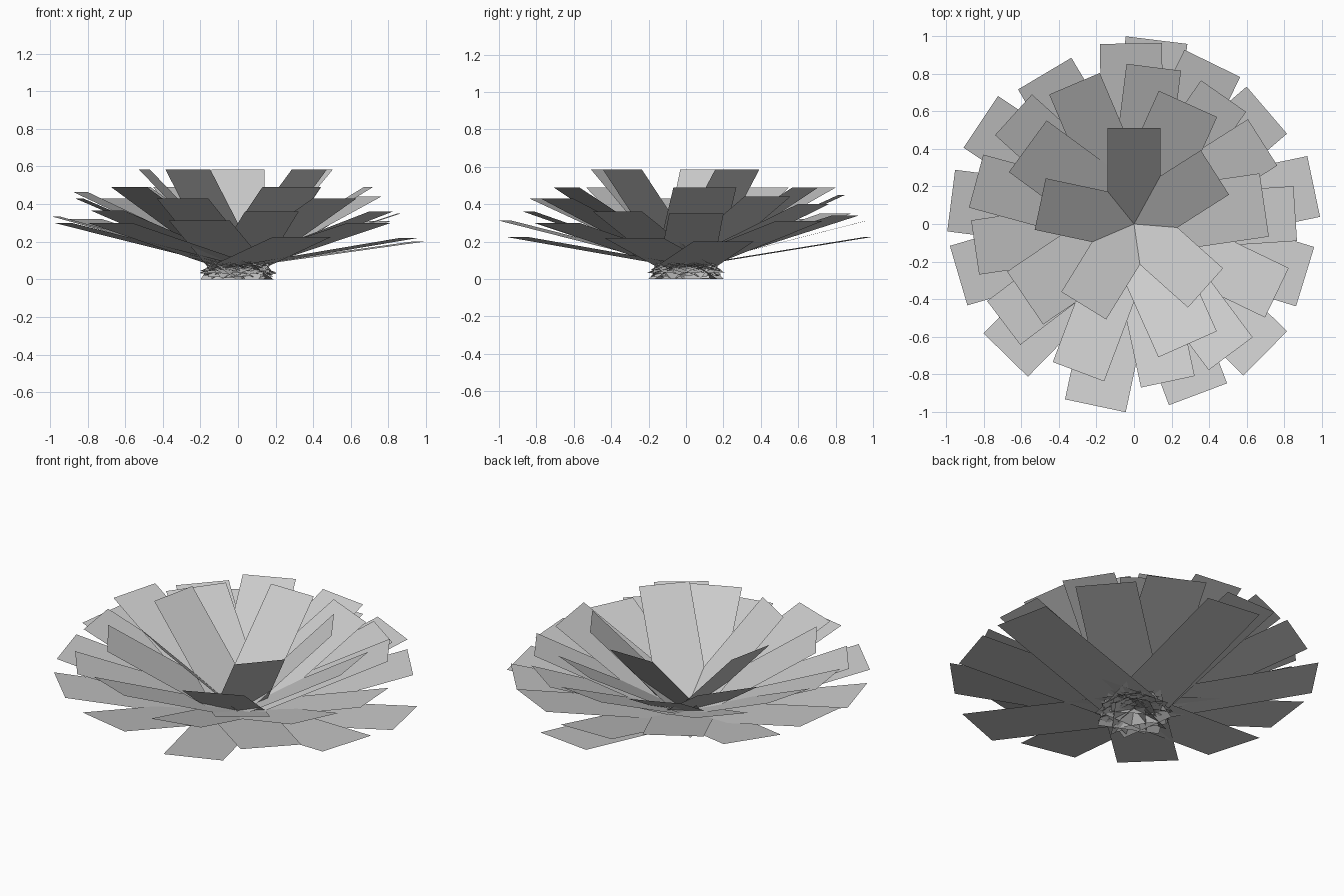
import bpy, bmesh, math
from mathutils import Vector

cube = bpy.data.objects.get("Cube")
if cube:
    bpy.data.objects.remove(cube)

# One plain grey for every petal
grey = bpy.data.materials.new("petal_grey")
grey.use_nodes = True
colour = (0.6, 0.6, 0.6, 1)
grey.diffuse_color = colour
grey.node_tree.nodes["Principled BSDF"].inputs["Base Color"].default_value = colour

HUB = Vector((0, 0, 0.066))  # point every petal passes through


def petal_ring(name, width, overshoot, petals):
    """Flat petals through the hub; each is (angle, tip radius, tip height)."""
    bm = bmesh.new()
    for angle, radius, height in petals:
        a = math.radians(angle)
        out = Vector((math.cos(a), math.sin(a), 0))
        side = Vector((-out.y, out.x, 0)) * width / 2
        tip = out * radius + Vector((0, 0, height))
        base = HUB - (tip - HUB).normalized() * overshoot
        corners = (base - side, tip - side, tip + side, base + side)
        bm.faces.new([bm.verts.new(c) for c in corners])
    mesh = bpy.data.meshes.new(name)
    bm.to_mesh(mesh)
    bm.free()
    mesh.materials.append(grey)
    obj = bpy.data.objects.new(name, mesh)
    bpy.context.collection.objects.link(obj)
    return obj


# Two inner rings share one uneven spacing, the second turned by 24 degrees
spacing = (90, 32.5, -41.8, -121.6, 168)
petal_ring("inner_petals", 0.28, 0.09, [(a, 0.51, 0.585) for a in spacing])
petal_ring("second_petals", 0.34, 0.13, [(a - 24.2, 0.70, 0.49) for a in spacing])

# Middle petals, narrower
petal_ring("middle_petals", 0.292, 0.13, [
    (113, 0.81, 0.49), (82.8, 0.84, 0.45), (55, 0.83, 0.40), (32.4, 0.81, 0.44),
    (3.7, 0.859, 0.35), (-25.7, 0.843, 0.36), (-53.3, 0.86, 0.43),
    (-77.9, 0.858, 0.36), (-110.6, 0.839, 0.43), (-142.8, 0.87, 0.365),
    (-171.6, 0.854, 0.43), (164.8, 0.87, 0.465), (137.8, 0.865, 0.43)])

# Outer petals, widest and flattest
petal_ring("outer_petals", 0.33, 0.13, [
    (91, 0.96, 0.31), (120.7, 0.93, 0.35), (64, 0.95, 0.34), (40.6, 0.93, 0.31),
    (-44.6, 0.98, 0.30), (-102, 0.988, 0.312), (-134.4, 0.975, 0.30),
    (-163.6, 0.972, 0.30), (172.7, 0.98, 0.335), (146.3, 0.979, 0.32)])
petal_ring("lowest_petals", 0.33, 0.13, [
    (83, 0.985, 0.225), (11.8, 0.976, 0.20), (-17.1, 0.952, 0.22),
    (-69.4, 0.967, 0.225)])
